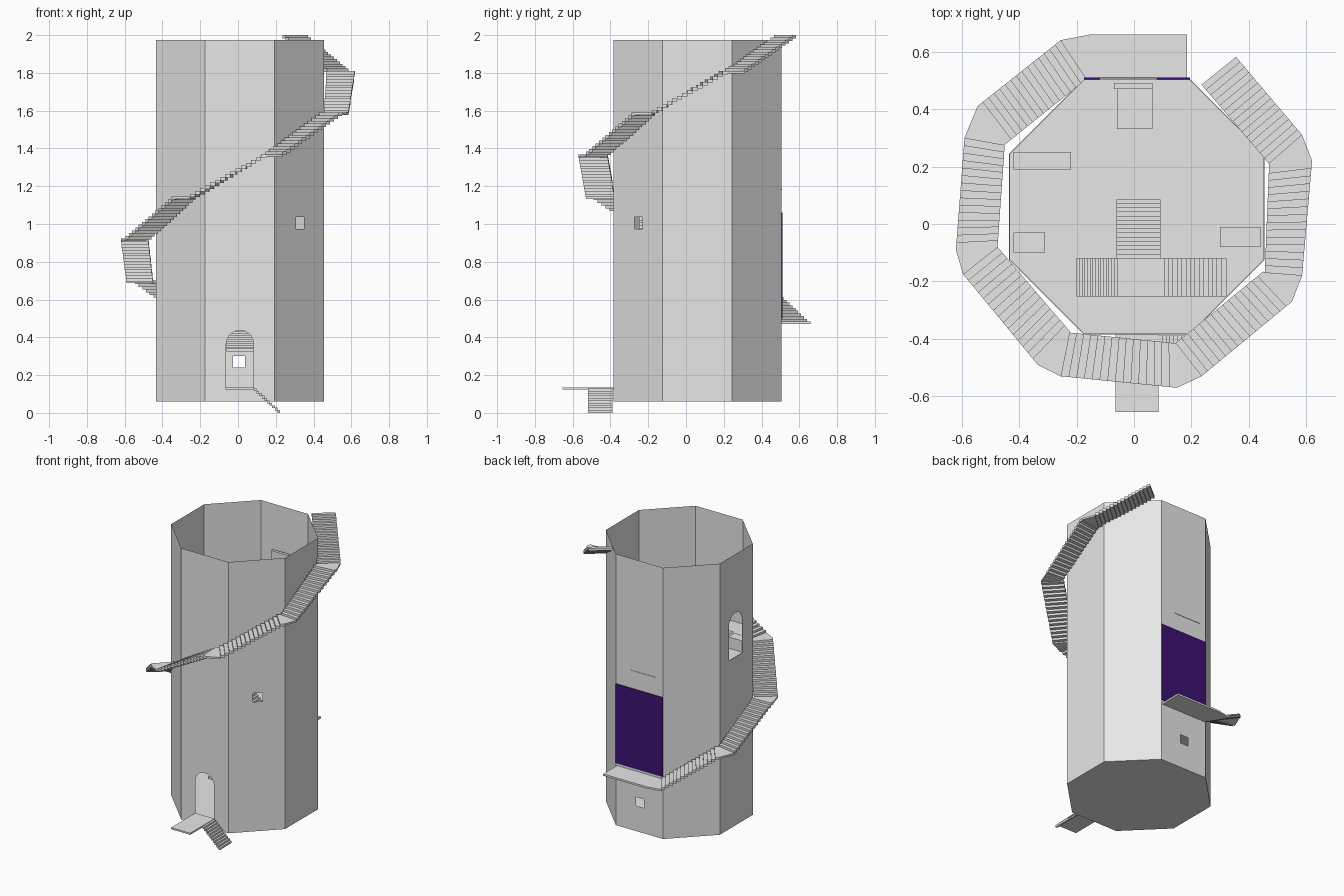
import bpy, bmesh, math
from mathutils import Vector

cube = bpy.data.objects.get("Cube")
if cube:
    bpy.data.objects.remove(cube, do_unlink=True)


def material(name, rgb):
    m = bpy.data.materials.new(name)
    m.use_nodes = True
    m.diffuse_color = (*rgb, 1)
    m.node_tree.nodes["Principled BSDF"].inputs["Base Color"].default_value = (*rgb, 1)
    return m


STONE = material("pale_stone", (0.8, 0.8, 0.8))
CLOTH = material("deep_purple", (0.045, 0.006, 0.17))

CX, CY, APOTHEM = 0.01, 0.06, 0.445
RADIUS = APOTHEM / math.cos(math.pi / 8)
HALF = APOTHEM * math.tan(math.pi / 8)
BASE, TOP = 0.06, 1.975


def finish(name, bm, mat=STONE):
    bmesh.ops.recalc_face_normals(bm, faces=bm.faces)
    me = bpy.data.meshes.new(name)
    bm.to_mesh(me)
    bm.free()
    me.materials.append(mat)
    ob = bpy.data.objects.new(name, me)
    bpy.context.collection.objects.link(ob)
    return ob


def loop(bm, pts):
    vs = [bm.verts.new(p) for p in pts]
    return [bm.edges.new((a, b)) for a, b in zip(vs, vs[1:] + vs[:1])]


def sheet(name, outline, holes=()):
    """Flat panel with cut openings."""
    bm = bmesh.new()
    edges = loop(bm, outline)
    for h in holes:
        edges += loop(bm, h)
    bmesh.ops.triangle_fill(bm, use_beauty=True, use_dissolve=False, edges=edges)
    return finish(name, bm)


def prism(bm, pts, z0, z1):
    low = [bm.verts.new((p[0], p[1], z0)) for p in pts]
    high = [bm.verts.new((p[0], p[1], z1)) for p in pts]
    bm.faces.new(low[::-1])
    bm.faces.new(high)
    n = len(pts)
    for i in range(n):
        j = (i + 1) % n
        bm.faces.new((low[i], low[j], high[j], high[i]))


def rect(x0, x1, y0, y1):
    return [(x0, y0), (x1, y0), (x1, y1), (x0, y1)]


def box(name, x0, x1, y0, y1, z0, z1, mat=STONE):
    bm = bmesh.new()
    prism(bm, rect(x0, x1, y0, y1), z0, z1)
    return finish(name, bm, mat)


def flight(bm, inner, outer, z0, z1, steps, thick=0.018):
    """Treads between two straight edges, rising from z0 to z1."""
    a, b = [Vector(p) for p in inner]
    c, d = [Vector(p) for p in outer]
    for i in range(steps):
        s, t = i / steps, (i + 1) / steps
        z = z0 + (z1 - z0) * t
        prism(bm, [a.lerp(b, s), a.lerp(b, t), c.lerp(d, t), c.lerp(d, s)], z - thick, z)


# Openings in wall coordinates (along the wall, height)
def arch(u, z, w=0.0725, h=0.24, n=10):
    pts = [(u - w, z), (u + w, z)]
    return pts + [(u + w * math.cos(math.pi * i / n), z + h + w * math.sin(math.pi * i / n))
                  for i in range(n + 1)]


def window(u, z, r=0.031):
    return [(u - r, z - r), (u + r, z - r), (u + r, z + r), (u - r, z + r)]


def on_wall(k, pts):
    a = math.pi / 4 * k
    return [(CX + APOTHEM * math.cos(a) - u * math.sin(a),
             CY + APOTHEM * math.sin(a) + u * math.cos(a), z) for u, z in pts]


# Eight tower walls, some with openings
openings = {2: [window(0.005, 0.27)], 4: [arch(-0.01, 1.25)],
            6: [arch(0, 0.125)], 7: [window(0.005, 1.005)]}
for k in range(8):
    outline = [(-HALF, BASE), (HALF, BASE), (HALF, TOP), (-HALF, TOP)]
    sheet(f"tower_wall_{k + 1}", on_wall(k, outline),
          [on_wall(k, h) for h in openings.get(k, [])])


def octagon(z, scale=1.0):
    return [(CX + RADIUS * scale * math.cos(math.pi / 4 * (k + 0.5)),
             CY + RADIUS * scale * math.sin(math.pi / 4 * (k + 0.5)), z) for k in range(8)]


# Floors with a stairwell
sheet("tower_base", octagon(BASE))
levels = [0.12, 0.49, 0.86, 1.24]
well = [(-0.2, -0.25), (0.32, -0.25), (0.32, -0.12), (0.09, -0.12),
        (0.09, 0.1), (-0.06, 0.1), (-0.06, -0.12), (-0.2, -0.12)]
for i, z in enumerate(levels):
    holes = [[(x, y, z) for x, y in well]] if i else []
    sheet(f"floor_{i + 1}", octagon(z, 0.995), holes)

# Inner stairs turning at a landing
for i, (low, high) in enumerate(zip(levels, levels[1:])):
    bm = bmesh.new()
    mid = low + 0.22
    start, end = (-0.2, -0.06) if i == 1 else (0.32, 0.09)
    flight(bm, [(start, -0.25), (end, -0.25)], [(start, -0.12), (end, -0.12)], low, mid, 15)
    prism(bm, rect(-0.06, 0.09, -0.25, -0.12), mid - 0.015, mid)
    flight(bm, [(-0.06, -0.12), (-0.06, 0.1)], [(0.09, -0.12), (0.09, 0.1)], mid, high, 15)
    finish(f"inner_stairs_{i + 1}", bm)

# Upper room furniture
z = levels[-1]
box("headboard", -0.07, 0.065, 0.47, 0.49, z, 1.66)
box("bed", -0.06, 0.065, 0.33, 0.47, z, z + 0.08)
box("shelf", -0.42, -0.22, 0.19, 0.25, z, z + 0.1)
box("bench", -0.42, -0.31, -0.1, -0.03, z, z + 0.08)
box("table", 0.3, 0.44, -0.08, -0.01, z, z + 0.1)

# Back doorway cover, balcony and thin lintel
box("back_curtain", CX - HALF, CX + HALF, 0.501, 0.51, 0.5, 1.06, CLOTH)
box("back_lintel", -0.12, 0.08, 0.5, 0.508, 1.18, 1.187)
bm = bmesh.new()
prism(bm, [(0.185, 0.5), (0.185, 0.66), (-0.15, 0.66), (-0.255, 0.64), (-0.165, 0.5)], 0.47, 0.483)
finish("back_balcony", bm)

# Outer stair: inner start, inner end, outer start, outer end of each flight
runs = [((-0.165, 0.505), (-0.445, 0.28), (-0.255, 0.64), (-0.545, 0.41)),
        ((-0.45, 0.275), (-0.475, -0.08), (-0.59, 0.3), (-0.62, -0.09)),
        ((-0.475, -0.08), (-0.225, -0.372), (-0.595, -0.175), (-0.335, -0.49)),
        ((-0.225, -0.378), (0.145, -0.415), (-0.255, -0.53), (0.15, -0.57)),
        ((0.145, -0.415), (0.45, -0.165), (0.235, -0.53), (0.55, -0.27)),
        ((0.455, -0.17), (0.47, 0.2), (0.585, -0.18), (0.62, 0.22)),
        ((0.47, 0.21), (0.235, 0.485), (0.585, 0.31), (0.355, 0.582))]
heights = [0.483, 0.7, 0.922, 1.145, 1.368, 1.59, 1.81, 2.0]
for i, (a, b, c, d) in enumerate(runs):
    bm = bmesh.new()
    flight(bm, (a, b), (c, d), heights[i], heights[i + 1], 15)
    if i + 1 < len(runs):
        nxt = runs[i + 1]
        z = heights[i + 1]
        prism(bm, [b, d, nxt[2], nxt[0]], z - 0.012, z)
    finish(f"outer_stair_{i + 1}", bm)

# Entrance landing and steps
box("entrance_landing", -0.065, 0.085, -0.655, -0.385, 0.123, 0.134)
bm = bmesh.new()
flight(bm, [(0.222, -0.518), (0.085, -0.518)], [(0.222, -0.388), (0.085, -0.388)],
       0.002, 0.13, 10, 0.015)
for v in bm.verts:
    v.co.z = max(v.co.z, 0)
finish("entrance_steps", bm)
